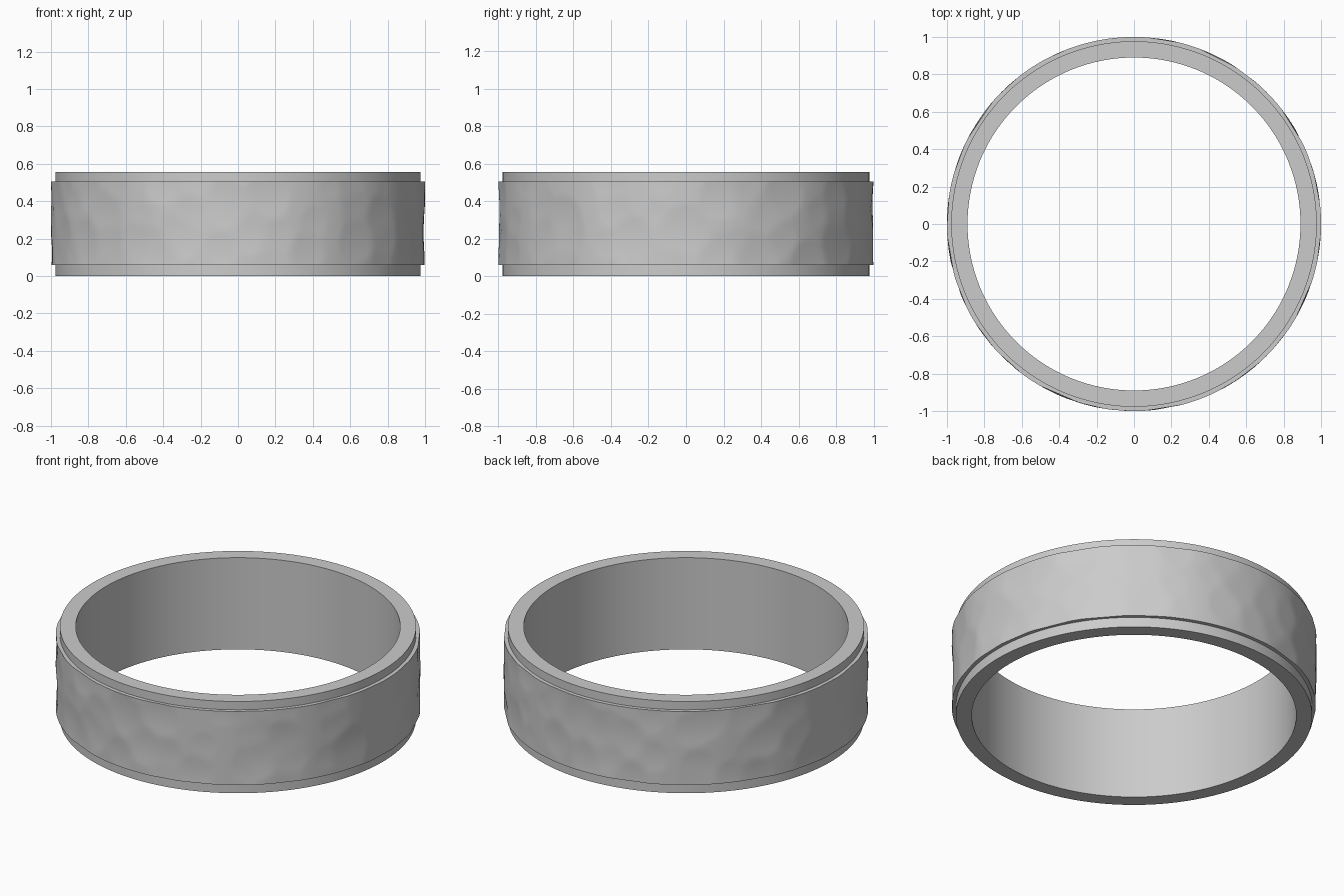
import bpy, math, random

if "Cube" in bpy.data.objects:
    bpy.data.objects.remove(bpy.data.objects["Cube"])

random.seed(7)
SEG = 360
INNER, RIM, HEIGHT = 0.89, 0.977, 0.555
BAND_LOW, BAND_HIGH, ROWS = 0.06, 0.505, 26


def lathe(name, profile, radius_at=None):
    """Revolve an open (radius, z) profile; radius None is taken from radius_at."""
    verts, faces = [], []
    n = len(profile)
    for s in range(SEG):
        a = 2 * math.pi * s / SEG
        for r, z in profile:
            if r is None:
                r = radius_at(a, z)
            verts.append((r * math.cos(a), r * math.sin(a), z))
    for s in range(SEG):
        t = (s + 1) % SEG
        for i in range(n - 1):
            faces.append((s * n + i, t * n + i, t * n + i + 1, s * n + i + 1))
    mesh = bpy.data.meshes.new(name)
    mesh.from_pydata(verts, [], faces)
    obj = bpy.data.objects.new(name, mesh)
    bpy.context.collection.objects.link(obj)
    bpy.context.view_layer.objects.active = obj
    obj.select_set(True)
    bpy.ops.object.shade_smooth_by_angle(angle=math.radians(35))
    obj.select_set(False)
    return obj


# Hammer blows: jittered rows of shallow facets (angle, height, depth radius)
blows = []
for row in range(4):
    for k in range(26):
        blows.append((2 * math.pi * (k + 0.5 * (row % 2) + random.uniform(-.4, .4)) / 26,
                      BAND_LOW + (row + random.uniform(0, 1)) * 0.445 / 4,
                      random.uniform(0.985, 0.992)))


def hammered_radius(a, z):
    """Soft minimum over the nearby facets."""
    total, sharp = math.exp(-0.015 * 600), 600
    for ba, bz, d in blows:
        da = (a - ba + math.pi) % (2 * math.pi) - math.pi
        if abs(da) < 0.4:
            total += math.exp(-sharp * (d - 0.985 + 0.5 * da * da + 0.45 * (z - bz) ** 2))
    return min(1.0, 0.9905 - (math.log(total) - 0.85) / sharp)


# Inner sleeve with plain rims above and below the band
lathe("ring_sleeve", [(RIM, BAND_HIGH), (RIM, HEIGHT), (INNER, HEIGHT),
                      (INNER, 0), (RIM, 0), (RIM, BAND_LOW)][::-1])

# Raised hammered band with step faces down to the rims
band = [(RIM, BAND_LOW)]
band += [(None, BAND_LOW + (BAND_HIGH - BAND_LOW) * i / ROWS) for i in range(ROWS + 1)]
band += [(RIM, BAND_HIGH)]
lathe("hammered_band", band, hammered_radius)

# Make the sleeve normals face outward
sleeve = bpy.data.objects["ring_sleeve"]
if sum(p.normal.z for p in sleeve.data.polygons if p.center.z > HEIGHT - 0.001) < 0:
    sleeve.data.flip_normals()
